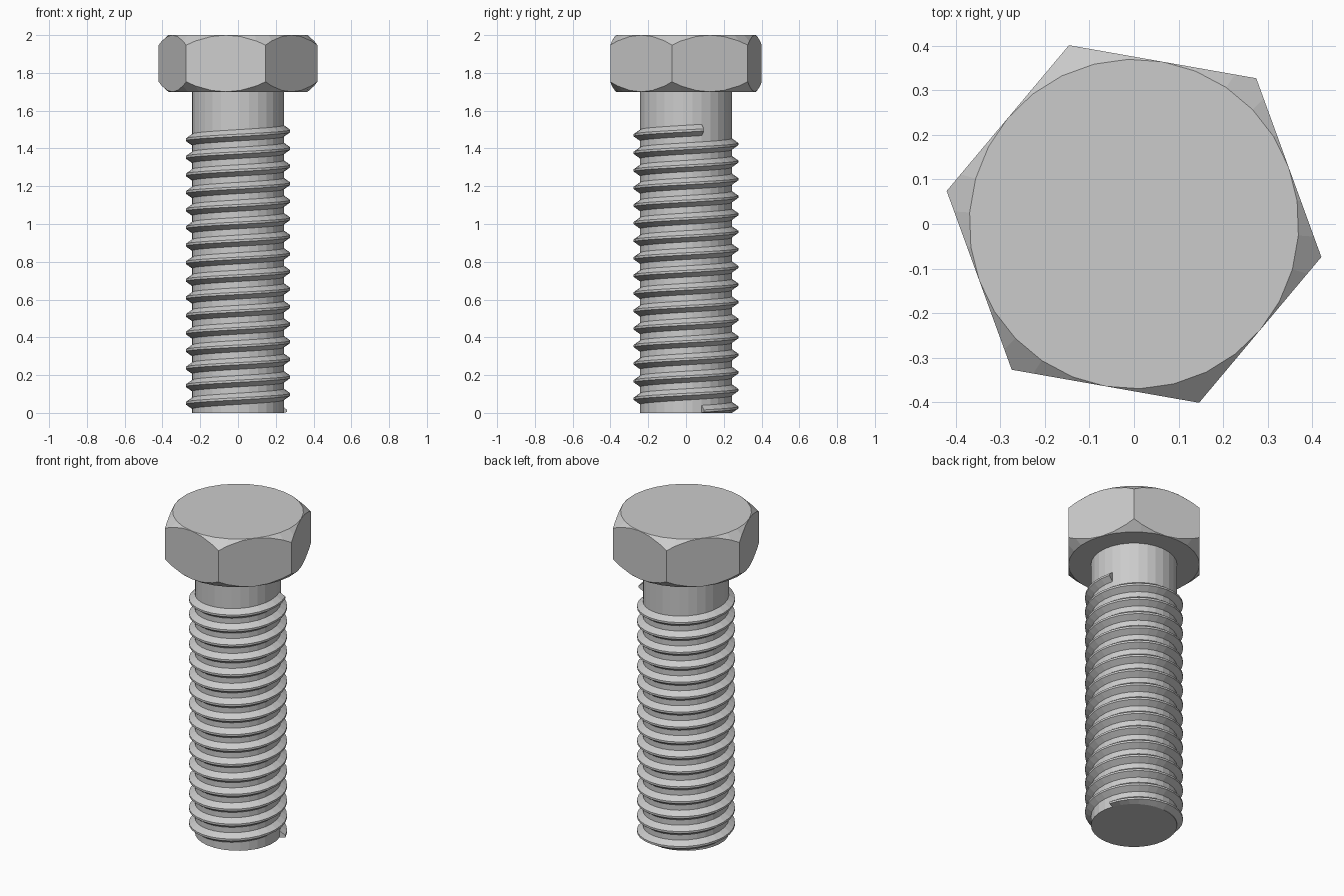
import bpy, bmesh, math
from mathutils import Vector

if "Cube" in bpy.data.objects:
    bpy.data.objects.remove(bpy.data.objects["Cube"])

SEGMENTS = 30
PHASE = math.radians(20)
STEP = math.tau / SEGMENTS
HEAD_BOTTOM, HEAD_TOP = 1.70, 2.0

steel = bpy.data.materials.new("steel grey")
colour = (0.6, 0.6, 0.6, 1)
steel.diffuse_color = colour
steel.use_nodes = True
steel.node_tree.nodes["Principled BSDF"].inputs["Base Color"].default_value = colour


def finish(name, bm):
    bmesh.ops.recalc_face_normals(bm, faces=bm.faces)
    mesh = bpy.data.meshes.new(name)
    bm.to_mesh(mesh)
    bm.free()
    mesh.materials.append(steel)
    obj = bpy.data.objects.new(name, mesh)
    bpy.context.collection.objects.link(obj)
    return obj


def prism(radius, sides, phase, bottom, top):
    bm = bmesh.new()
    angles = [phase + math.tau * i / sides for i in range(sides)]
    base = bm.faces.new([bm.verts.new((radius * math.cos(a), radius * math.sin(a), bottom))
                         for a in angles])
    grown = bmesh.ops.extrude_face_region(bm, geom=[base], use_keep_orig=True)["geom"]
    bmesh.ops.translate(bm, vec=(0, 0, top - bottom),
                        verts=[v for v in grown if isinstance(v, bmesh.types.BMVert)])
    return bm


# Plain shank, running from the tip to the head
finish("shank", prism(0.243, SEGMENTS, PHASE, 0, HEAD_BOTTOM))

# Hexagonal head with a faceted conical chamfer above and below
corner = 0.4267
head = prism(corner, 6, math.radians(-10), HEAD_BOTTOM, HEAD_TOP)
flat = corner * math.cos(math.pi / 6) * math.cos(STEP / 2)
for z, way in ((HEAD_TOP, 1), (HEAD_BOTTOM, -1)):
    for i in range(SEGMENTS):
        a = PHASE + (i + 0.5) * STEP
        out = Vector((math.cos(a), math.sin(a), 0))
        cut = bmesh.ops.bisect_plane(
            head, geom=head.verts[:] + head.edges[:] + head.faces[:], dist=0.00001,
            plane_co=out * flat + Vector((0, 0, z)),
            plane_no=out * 0.9 + Vector((0, 0, way)), clear_outer=True)
        rim = [e for e in cut["geom_cut"]
               if isinstance(e, bmesh.types.BMEdge) and e.is_boundary]
        if rim:
            bmesh.ops.holes_fill(head, edges=rim, sides=0)
finish("hex_head", head)

# Helical thread: a trapezoid swept upwards, trimmed level with the tip
PITCH, TURNS, START = 0.093, 16, 0.01
profile = [(0.23, -0.036), (0.243, -0.03), (0.277, -0.006),
           (0.277, 0.006), (0.243, 0.03), (0.23, 0.036)]
thread = bmesh.new()
rings = []
for i in range(TURNS * SEGMENTS + 1):
    a = PHASE + i * STEP
    rise = START + PITCH * i / SEGMENTS
    rings.append([thread.verts.new((r * math.cos(a), r * math.sin(a), max(0, rise + dz)))
                  for r, dz in profile])
count = len(profile)
for low, high in zip(rings, rings[1:]):
    for j in range(count):
        k = (j + 1) % count
        thread.faces.new((low[j], low[k], high[k], high[j]))
thread.faces.new(rings[0])
thread.faces.new(rings[-1])
finish("thread", thread)
